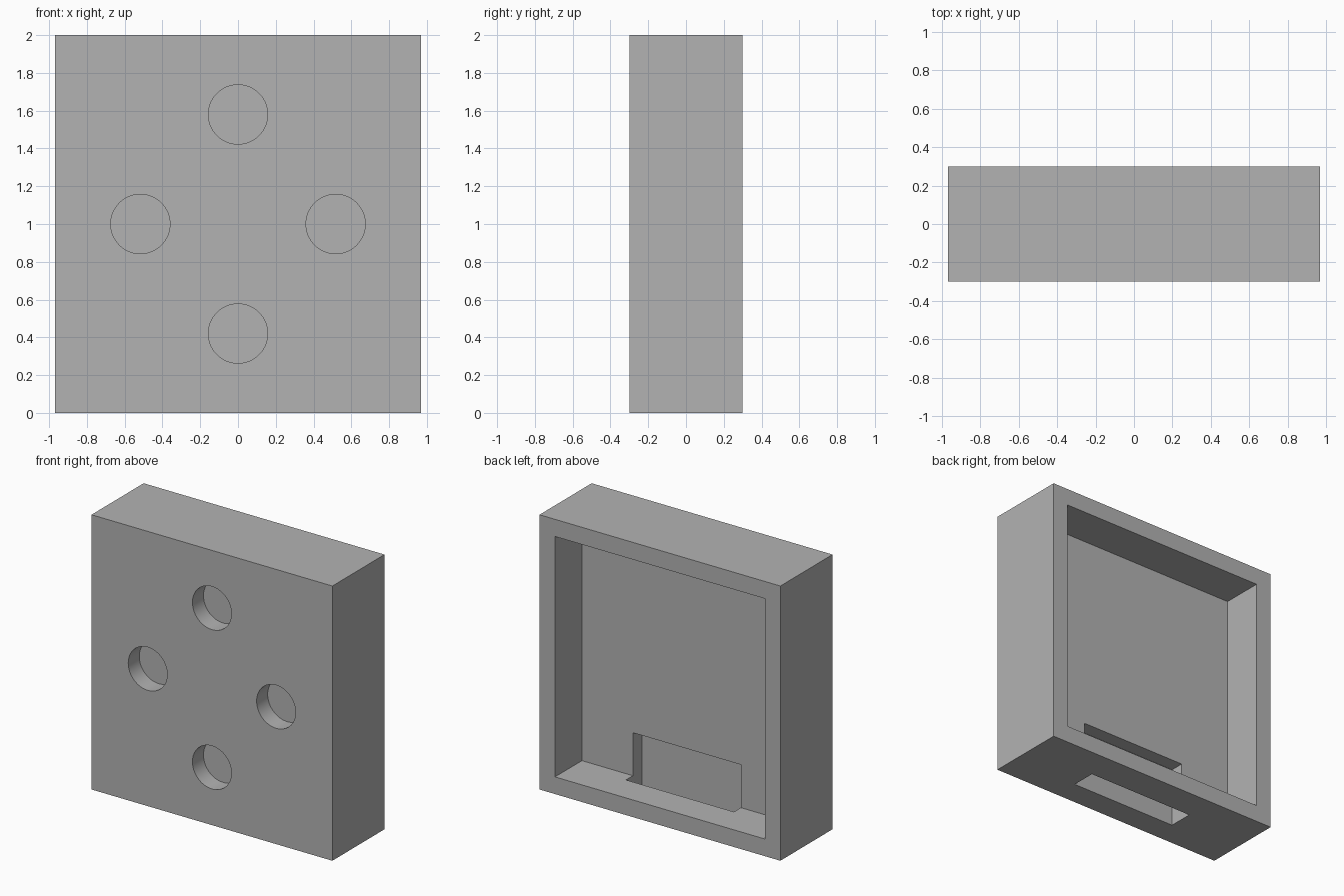
import bpy
import math

WIDTH, DEPTH, HEIGHT = 1.94, 0.6, 2.0
WALL = 0.125
WEB_BACK = -0.01      # back surface of the front panel
HOLE_DEPTH = 0.127
HOLE_RADIUS = 0.157

default_cube = bpy.data.objects.get("Cube")
if default_cube:
    bpy.data.objects.remove(default_cube, do_unlink=True)

grey = bpy.data.materials.new("plain grey")
grey.use_nodes = True
grey.diffuse_color = (0.45, 0.45, 0.45, 1)
grey.node_tree.nodes["Principled BSDF"].inputs["Base Color"].default_value = grey.diffuse_color


def box(name, low, high):
    """Box between two opposite corners."""
    centre = [(a + b) / 2 for a, b in zip(low, high)]
    bpy.ops.mesh.primitive_cube_add(size=1, location=centre)
    obj = bpy.context.object
    obj.name = name
    obj.scale = [b - a for a, b in zip(low, high)]
    bpy.ops.object.transform_apply(location=True, rotation=True, scale=True)
    obj.data.materials.append(grey)
    return obj


def cut(target, cutter):
    """Subtract the cutter from the target, then discard it."""
    cutter.hide_render = True
    mod = target.modifiers.new("cut", 'BOOLEAN')
    mod.operation = 'DIFFERENCE'
    mod.solver = 'EXACT'
    mod.object = cutter
    bpy.context.view_layer.objects.active = target
    bpy.ops.object.modifier_apply(modifier=mod.name)
    bpy.data.objects.remove(cutter, do_unlink=True)


# Outer block
housing = box("housing", (-WIDTH / 2, -DEPTH / 2, 0), (WIDTH / 2, DEPTH / 2, HEIGHT))

# Open recess in the back
inner = WIDTH / 2 - WALL
cut(housing, box("recess_cutter", (-inner, WEB_BACK, WALL),
                 (inner, DEPTH, HEIGHT - WALL)))

# Slot through the bottom wall, running up as a pocket in the panel
cut(housing, box("slot_cutter", (-0.435, -0.113, -0.1), (0.435, 0.07, 0.438)))

# Four blind round holes in the front
for x, z in ((0, 0.42), (0, 1.58), (-0.517, 1), (0.517, 1)):
    bpy.ops.mesh.primitive_cylinder_add(
        vertices=64, radius=HOLE_RADIUS, depth=2 * HOLE_DEPTH,
        location=(x, -DEPTH / 2, z), rotation=(math.pi / 2, 0, 0))
    drill = bpy.context.object
    drill.name = "hole_cutter"
    drill.data.materials.append(grey)
    cut(housing, drill)

# Smooth hole walls, crisp edges elsewhere
bpy.ops.object.select_all(action='DESELECT')
housing.select_set(True)
bpy.context.view_layer.objects.active = housing
bpy.ops.object.shade_smooth_by_angle(angle=math.radians(30))
